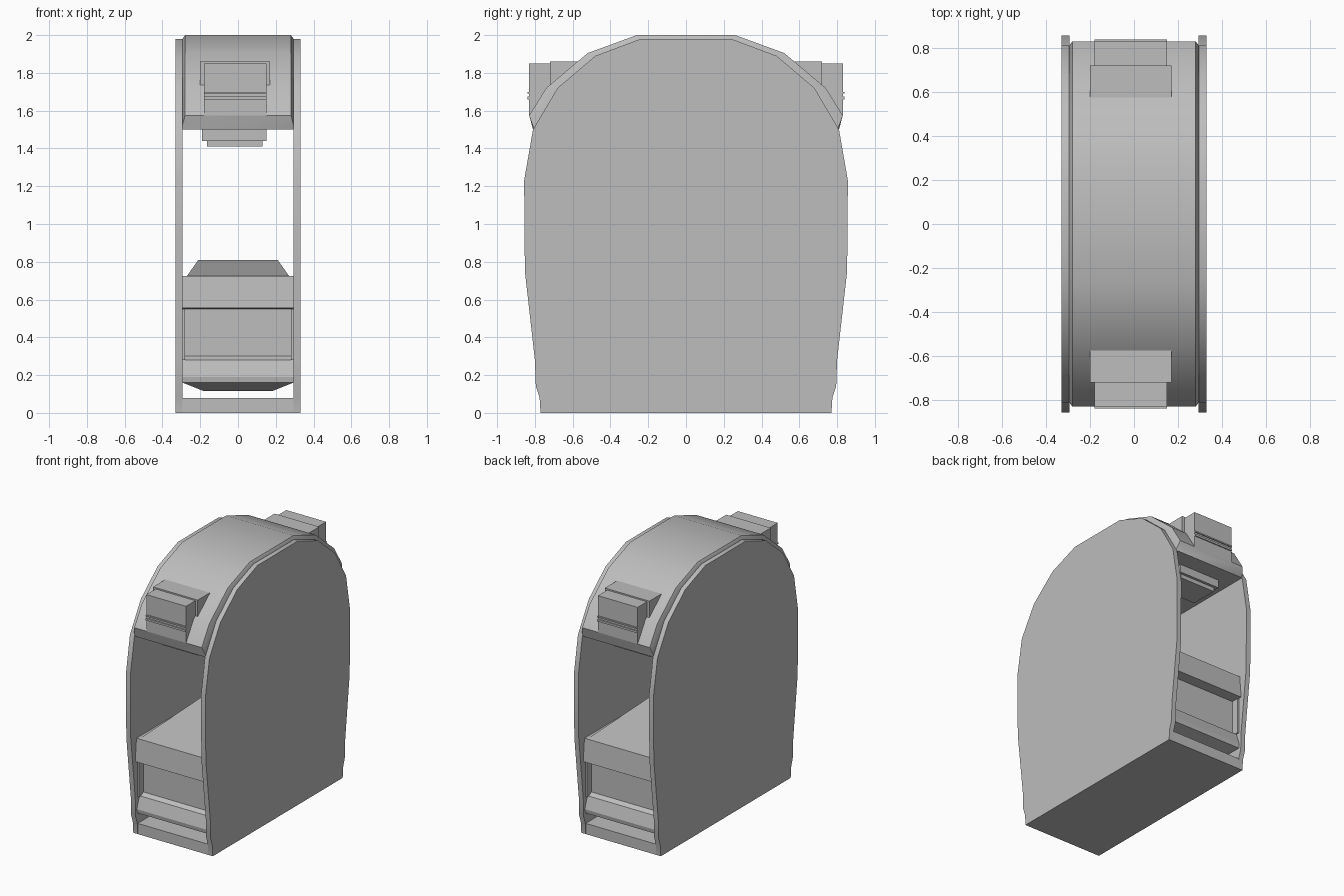
import bpy, bmesh

if "Cube" in bpy.data.objects:
    bpy.data.objects.remove(bpy.data.objects["Cube"])

grey = bpy.data.materials.new("plain_grey")
grey.diffuse_color = (0.51, 0.51, 0.51, 1)
grey.use_nodes = True
grey.node_tree.nodes["Principled BSDF"].inputs["Base Color"].default_value = grey.diffuse_color


def finish(bm, name):
    bmesh.ops.recalc_face_normals(bm, faces=bm.faces)
    me = bpy.data.meshes.new(name)
    bm.to_mesh(me)
    bm.free()
    me.materials.append(grey)
    ob = bpy.data.objects.new(name, me)
    bpy.context.collection.objects.link(ob)
    return ob


def smooth(ob):
    bpy.ops.object.select_all(action='DESELECT')
    bpy.context.view_layer.objects.active = ob
    ob.select_set(True)
    bpy.ops.object.shade_smooth_by_angle(angle=0.56)


def loft(name, rings):
    """Join matching rings of points and cap both ends."""
    bm = bmesh.new()
    vs = [[bm.verts.new(p) for p in r] for r in rings]
    n = len(vs[0])
    for a, b in zip(vs, vs[1:]):
        for i in range(n):
            j = (i + 1) % n
            bm.faces.new((a[i], a[j], b[j], b[i]))
    bm.faces.new(vs[0])
    bm.faces.new(vs[-1])
    return finish(bm, name)


def at_x(profile, x):
    return [(x, y, z) for y, z in profile]


def prism(name, profile, x0, x1):
    return loft(name, [at_x(profile, x0), at_x(profile, x1)])


def rect(x0, x1, y, z):
    return [(x0, -y, z), (x1, -y, z), (x1, y, z), (x0, y, z)]


def box(name, x0, x1, y0, y1, z0, z1):
    return prism(name, [(y0, z0), (y1, z0), (y1, z1), (y0, z1)], x0, x1)


def both_sides(half):
    """Front half profile (bottom to top) plus its mirror."""
    return half + [(-y, z) for y, z in reversed(half)]


# side walls
arch = [(-0.81, 1.5), (-0.68, 1.72), (-0.48, 1.89), (-0.24, 1.98)]
wall = both_sides([(-0.77, 0), (-0.775, 0.08), (-0.795, 0.14), (-0.80, 0.28),
                   (-0.853, 0.75), (-0.857, 1.23)] + arch)
for s, side in ((-1, "left"), (1, "right")):
    smooth(prism(side + "_wall", wall, s * 0.33, s * 0.293))

# floor slab
box("floor", -0.295, 0.295, -0.77, 0.77, 0, 0.08)

# canopy with bevelled rims
outer = both_sides([(-0.81, 1.5), (-0.83, 1.575), (-0.74, 1.72),
                    (-0.52, 1.905), (-0.26, 2.0)])
inner = both_sides([(-0.80, 1.5), (-0.81, 1.52), (-0.69, 1.72),
                    (-0.485, 1.89), (-0.24, 1.98)])
smooth(loft("canopy", [at_x(inner, -0.295), at_x(outer, -0.28),
                       at_x(outer, 0.28), at_x(inner, 0.295)]))

# console body with recessed front and back panels
prism("console", both_sides([(-0.775, 0.16), (-0.78, 0.19), (-0.75, 0.28),
                             (-0.72, 0.30), (-0.72, 0.55), (-0.80, 0.555),
                             (-0.785, 0.725)]), -0.293, 0.293)
# hipped top and underside of the console
loft("console_top", [rect(-0.27, 0.27, 0.785, 0.725), rect(-0.21, 0.21, 0.06, 0.81)])
loft("console_underside", [rect(-0.293, 0.293, 0.775, 0.16), rect(-0.18, 0.18, 0.6, 0.115)])

for s, end in ((-1, "front"), (1, "back")):
    def part(name, x0, x1, near, far, z0, z1):
        box(end + "_" + name, x0, x1, s * near, s * far, z0, z1)

    # frame around the recessed panel
    part("frame_left", -0.293, -0.281, 0.71, 0.775, 0.28, 0.55)
    part("frame_right", 0.281, 0.293, 0.71, 0.775, 0.28, 0.55)

    # lamp housing on the canopy
    part("housing", -0.20, 0.17, 0.575, 0.72, 1.60, 1.86)
    part("housing_nose", -0.18, 0.15, 0.72, 0.83, 1.575, 1.85)
    part("upper_strip", -0.18, 0.15, 0.825, 0.838, 1.69, 1.70)
    part("lower_strip", -0.18, 0.15, 0.825, 0.838, 1.66, 1.675)

    # fixture under the canopy
    part("fixture_base", -0.19, 0.15, 0.42, 0.68, 1.44, 1.505)
    part("fixture_lens", -0.165, 0.13, 0.45, 0.66, 1.41, 1.445)
